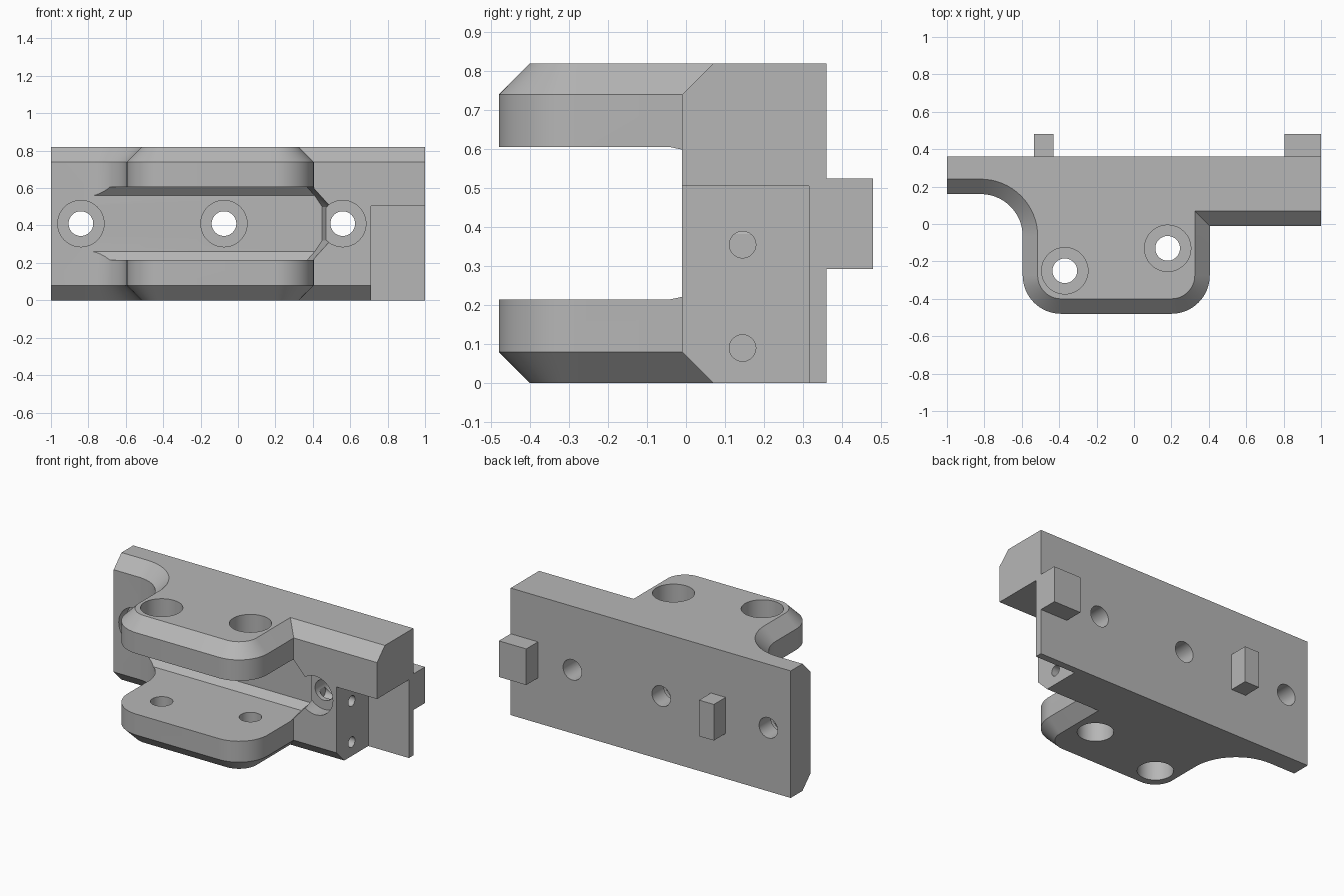
import bpy, bmesh, math
from mathutils import Matrix, Vector

if "Cube" in bpy.data.objects:
    bpy.data.objects.remove(bpy.data.objects["Cube"], do_unlink=True)

grey = bpy.data.materials.new("plain grey")
grey.use_nodes = True
COLOUR = (0.47, 0.47, 0.47, 1)
grey.diffuse_color = COLOUR
grey.node_tree.nodes["Principled BSDF"].inputs["Base Color"].default_value = COLOUR


def make_object(name, bm):
    bmesh.ops.recalc_face_normals(bm, faces=bm.faces[:])
    mesh = bpy.data.meshes.new(name)
    bm.to_mesh(mesh)
    bm.free()
    mesh.materials.append(grey)
    ob = bpy.data.objects.new(name, mesh)
    bpy.context.collection.objects.link(ob)
    return ob


def box(name, lo, hi):
    bm = bmesh.new()
    bmesh.ops.create_cube(bm, size=1)
    for v in bm.verts:
        v.co = Vector([(a + b) / 2 + c * (b - a) for a, b, c in zip(lo, hi, v.co)])
    return make_object(name, bm)


def cylinder(name, start, end, radius):
    start, end = Vector(start), Vector(end)
    axis = end - start
    turn = axis.to_track_quat('Z', 'Y').to_matrix().to_4x4()
    bm = bmesh.new()
    bmesh.ops.create_cone(bm, cap_ends=True, segments=48, radius1=radius, radius2=radius,
                          depth=axis.length,
                          matrix=Matrix.Translation((start + end) / 2) @ turn)
    return make_object(name, bm)


def hull(name, points):
    bm = bmesh.new()
    for p in points:
        bm.verts.new(p)
    res = bmesh.ops.convex_hull(bm, input=bm.verts[:])
    junk = {g for g in res["geom_interior"] + res["geom_unused"] if isinstance(g, bmesh.types.BMVert)}
    bmesh.ops.delete(bm, geom=list(junk), context='VERTS')
    return make_object(name, bm)


def arc(cx, cy, r, a0, a1, n=16):
    return [(cx + r * math.cos(math.radians(a0 + (a1 - a0) * i / n)),
             cy + r * math.sin(math.radians(a0 + (a1 - a0) * i / n))) for i in range(n + 1)]


def outline(d):
    """Plan outline with the front edges moved inward by d."""
    pts = [(1, 0.36), (-1, 0.36), (-1, 0.16 + d)]
    pts += arc(-0.82, -0.065, 0.225 + d, 90, 0)
    pts += arc(-0.39, -0.275, 0.205 - d, 180, 270)
    pts += arc(0.2, -0.275, 0.205 - d, 270, 360)
    pts += [(0.405 - d, -0.01 + d), (1, -0.01 + d)]
    return pts


# Main body: stacked outlines, chamfered along the top and bottom front edges
CH, TOP = 0.08, 0.82
bm = bmesh.new()
rings = [[bm.verts.new((x, y, z)) for x, y in outline(d)]
         for d, z in ((CH, 0), (0, CH), (0, TOP - CH), (CH, TOP))]
n = len(rings[0])
for low, high in zip(rings, rings[1:]):
    for i in range(n):
        j = (i + 1) % n
        bm.faces.new((low[i], low[j], high[j], high[i]))
bm.faces.new(rings[0])
bm.faces.new(rings[-1])
body = make_object("bracket_body", bm)

cutters = []

# Slot between the two flanges, tapered at its back and right end
MID = 0.41
slot = []
for s in (-1, 1):
    slot += [(x, y, MID + s * h) for x, y, h in (
        (-1.2, -0.6, 0.195), (-1.2, 0.115, 0.195), (-1.2, 0.155, 0.15),
        (0.44, -0.6, 0.195), (0.405, -0.04, 0.195), (0.37, 0.115, 0.195),
        (0.41, 0.155, 0.15), (0.55, -0.6, 0.09), (0.495, -0.01, 0.09), (0.45, 0.155, 0.09))]
cutters.append(hull("slot_cutter", slot))

# Pocket under the right end, leaving a thin back wall
cutters.append(box("pocket_cutter", (0.71, -0.3, -0.2), (1.2, 0.315, 0.505)))

# Mounting holes through the back plate, counterbored at the front
for x, seat in ((-0.84, 0.24), (-0.075, 0.24), (0.56, 0.08)):
    cutters.append(cylinder("back_hole_cutter", (x, -0.3, MID), (x, 0.6, MID), 0.066))
    cutters.append(cylinder("back_bore_cutter", (x, -0.3, MID), (x, seat, MID), 0.124))

# Vertical holes through both flanges, counterbored at the top and bottom
for x, y in ((-0.37, -0.25), (0.18, -0.13)):
    cutters.append(cylinder("flange_hole_cutter", (x, y, -0.2), (x, y, 1.0), 0.066))
    cutters.append(cylinder("flange_top_bore_cutter", (x, y, 0.69), (x, y, 1.0), 0.124))
    cutters.append(cylinder("flange_bottom_bore_cutter", (x, y, -0.2), (x, y, 0.13), 0.105))

# Two small side holes in the pocket wall
for z in (0.09, 0.355):
    cutters.append(cylinder("side_hole_cutter", (0.5, 0.145, z), (0.8, 0.145, z), 0.034))

for c in cutters:
    c.hide_render = True
    mod = body.modifiers.new(c.name, 'BOOLEAN')
    mod.operation = 'DIFFERENCE'
    mod.solver = 'EXACT'
    mod.object = c

# Bake the cuts and drop the cutters
bpy.context.view_layer.update()
cut_mesh = bpy.data.meshes.new_from_object(
    body.evaluated_get(bpy.context.evaluated_depsgraph_get()))
body.modifiers.clear()
body.data = cut_mesh
cut_mesh.materials.clear()
cut_mesh.materials.append(grey)
for p in cut_mesh.polygons:
    p.material_index = 0
for c in cutters:
    bpy.data.objects.remove(c, do_unlink=True)

# Locating tabs on the back
box("back_tab_right", (-0.535, 0.36, 0.292), (-0.43, 0.48, 0.525))
box("back_tab_left", (0.805, 0.36, 0.292), (1, 0.48, 0.525))

# Smooth round walls, keep edges sharp
for ob in bpy.context.selected_objects:
    ob.select_set(False)
body.select_set(True)
bpy.context.view_layer.objects.active = body
bpy.ops.object.shade_smooth_by_angle(angle=math.radians(30))
